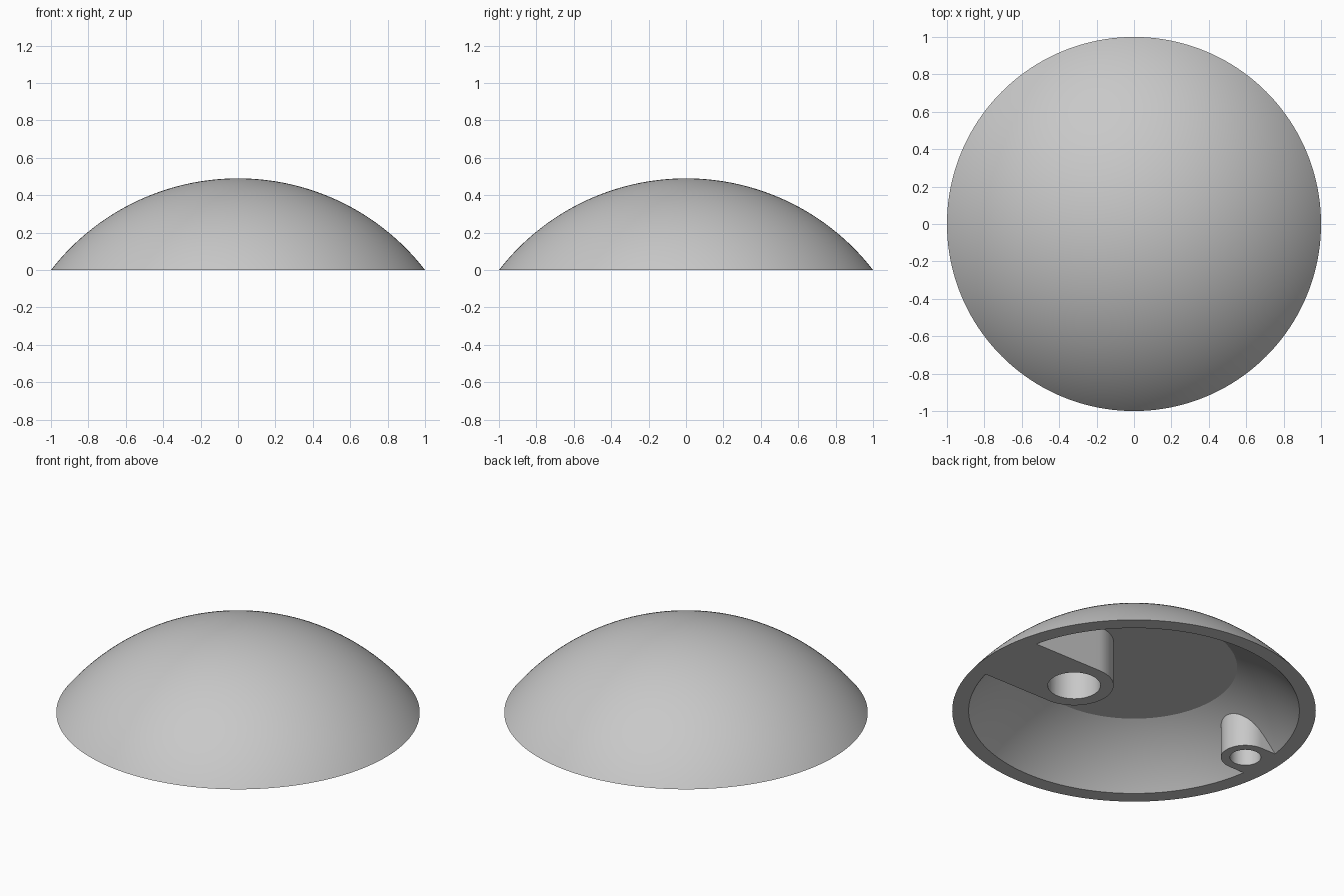
import bpy, bmesh, math
from mathutils import Vector, Matrix

if "Cube" in bpy.data.objects:
    bpy.data.objects.remove(bpy.data.objects["Cube"], do_unlink=True)

SEGMENTS = 160
HEIGHT = 0.49
SPHERE_R = (1 + HEIGHT ** 2) / (2 * HEIGHT)
CENTRE_Z = HEIGHT - SPHERE_R
INNER_R = math.hypot(0.91, CENTRE_Z)
CEILING_R = 0.567

grey = bpy.data.materials.new("light grey")
grey.use_nodes = True
colour = (0.58, 0.58, 0.58, 1)
grey.diffuse_color = colour
grey.node_tree.nodes["Principled BSDF"].inputs["Base Color"].default_value = colour


def finish(bm, name):
    bmesh.ops.remove_doubles(bm, verts=bm.verts, dist=1e-5)
    bmesh.ops.recalc_face_normals(bm, faces=bm.faces)
    mesh = bpy.data.meshes.new(name)
    bm.to_mesh(mesh)
    bm.free()
    mesh.materials.append(grey)
    obj = bpy.data.objects.new(name, mesh)
    bpy.context.collection.objects.link(obj)
    return obj


def lathe(name, profile):
    """Revolve an (r, z) profile that starts and ends on the axis."""
    bm = bmesh.new()
    verts = [bm.verts.new((r, 0, z)) for r, z in profile]
    edges = [bm.edges.new(pair) for pair in zip(verts, verts[1:])]
    bmesh.ops.spin(bm, geom=verts + edges, cent=(0, 0, 0), axis=(0, 0, 1),
                   angle=math.tau, steps=SEGMENTS, use_merge=True)
    return finish(bm, name)


def arc(radius, r_start, r_end, steps):
    """Points on the sphere section between two distances from the axis."""
    a, b = math.asin(r_start / radius), math.asin(r_end / radius)
    angles = [a + (b - a) * i / steps for i in range(steps + 1)]
    return [(radius * math.sin(t), CENTRE_Z + radius * math.cos(t)) for t in angles]


def boss(name, x, radius):
    """Round-nosed prism running from its nose out through the rim."""
    side = math.copysign(1, x)
    outline = [(x - side * radius * math.sin(t), radius * math.cos(t))
               for t in (math.pi * i / 40 for i in range(41))]
    outline += [(side * 1.2, -radius), (side * 1.2, radius)]
    bm = bmesh.new()
    face = bm.faces.new([bm.verts.new((px, py, -0.3)) for px, py in outline])
    top = bmesh.ops.extrude_face_region(bm, geom=[face])["geom"]
    bmesh.ops.translate(bm, vec=Vector((0, 0, 1)),
                        verts=[v for v in top if isinstance(v, bmesh.types.BMVert)])
    return finish(bm, name)


def hole(name, x, radius, depth):
    bm = bmesh.new()
    bmesh.ops.create_cone(bm, cap_ends=True, segments=64, radius1=radius, radius2=radius,
                          depth=depth + 0.2,
                          matrix=Matrix.Translation((x, 0, (depth - 0.2) / 2)))
    return finish(bm, name)


def cut(target, cutter):
    """Subtract a cutter, then discard it."""
    mod = target.modifiers.new("cut", "BOOLEAN")
    mod.operation = "DIFFERENCE"
    mod.solver = "EXACT"
    mod.object = cutter
    bpy.context.view_layer.objects.active = target
    bpy.ops.object.modifier_apply(modifier=mod.name)
    bpy.data.objects.remove(cutter, do_unlink=True)


# Solid cap and the hollow below its flat ceiling
dome = lathe("dome_cap", arc(SPHERE_R, 0, 1, 48) + [(0, 0)])
inner = arc(INNER_R, CEILING_R, 0.91, 20)
cavity = lathe("cavity", [(0, inner[0][1])] + inner + [(0.91, -0.1), (0, -0.1)])

# Bosses are left standing inside the hollow
cut(cavity, boss("large_boss", 0.43, 0.217))
cut(cavity, boss("small_boss", -0.80, 0.135))
cut(dome, cavity)

# Blind holes in the bosses
cut(dome, hole("large_hole", 0.43, 0.145, 0.28))
cut(dome, hole("small_hole", -0.80, 0.085, 0.1))

# Smooth curves with crisp rims
bpy.ops.object.select_all(action="DESELECT")
dome.select_set(True)
bpy.context.view_layer.objects.active = dome
bpy.ops.object.shade_smooth_by_angle(angle=math.radians(25))
